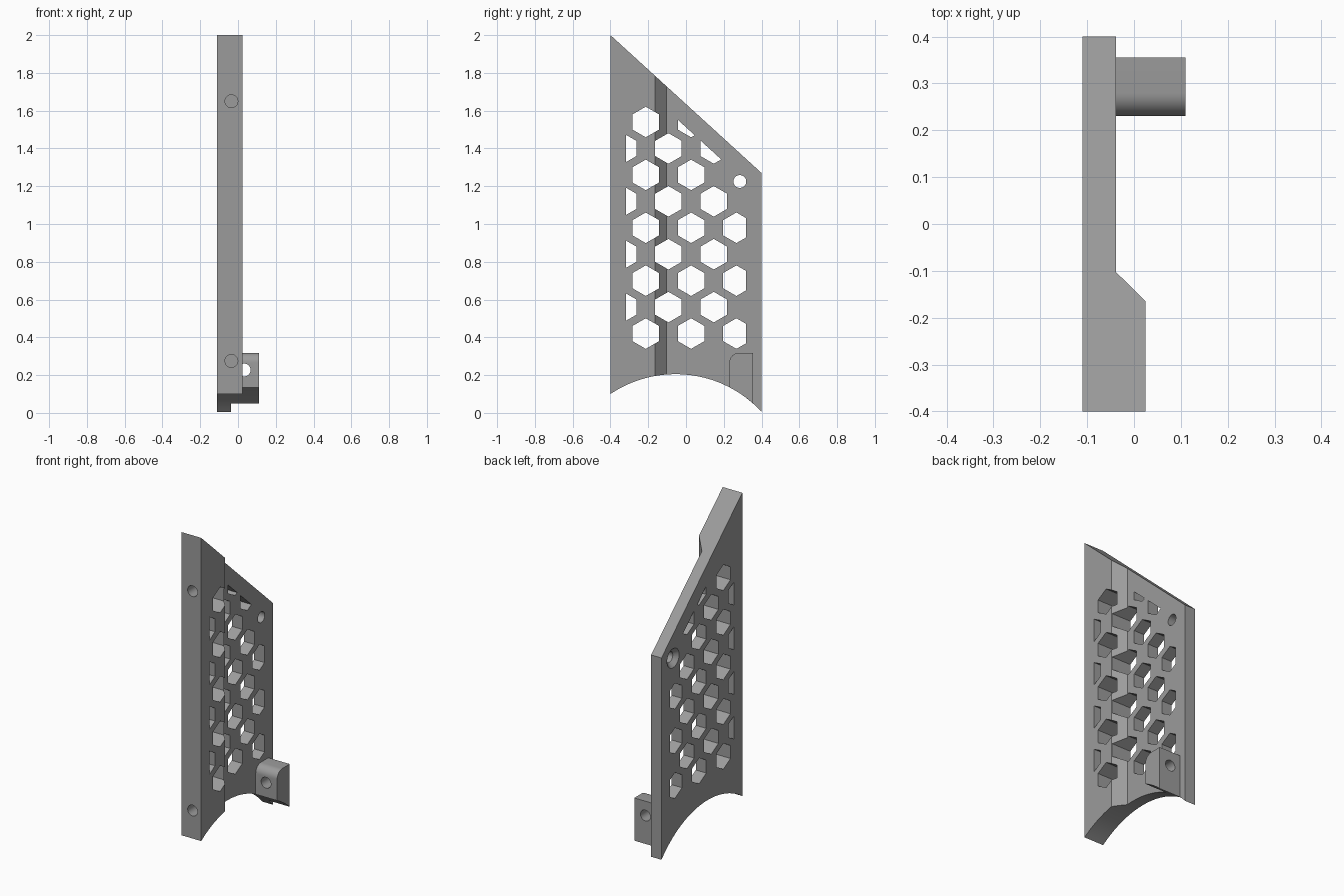
import bpy, bmesh, math
from mathutils import Vector

if "Cube" in bpy.data.objects:
    bpy.data.objects.remove(bpy.data.objects["Cube"])

grey = bpy.data.materials.new("grey plastic")
grey.diffuse_color = (0.33, 0.33, 0.33, 1)
grey.use_nodes = True
grey.node_tree.nodes["Principled BSDF"].inputs["Base Color"].default_value = grey.diffuse_color

BACK, THICK, THIN = -0.11, 0.025, -0.038      # x of the plate faces
ARC_Y, ARC_Z, ARC_R = -0.055, -0.413, 0.618   # circle under the plate


def make_object(name, bm):
    bmesh.ops.recalc_face_normals(bm, faces=bm.faces)
    mesh = bpy.data.meshes.new(name)
    bm.to_mesh(mesh)
    bm.free()
    mesh.materials.append(grey)
    obj = bpy.data.objects.new(name, mesh)
    bpy.context.collection.objects.link(obj)
    return obj


def add_prism(bm, outline, direction):
    """Extrude a closed outline of 3D points along a direction."""
    face = bm.faces.new([bm.verts.new(p) for p in outline])
    ext = bmesh.ops.extrude_face_region(bm, geom=[face])
    verts = [g for g in ext["geom"] if isinstance(g, bmesh.types.BMVert)]
    bmesh.ops.translate(bm, verts=verts, vec=direction)


def side_prism(bm, outline, x0, x1):
    add_prism(bm, [(x0, y, z) for y, z in outline], Vector((x1 - x0, 0, 0)))


def circle(cy, cz, r, n=32):
    return [(cy + r * math.cos(math.tau * i / n), cz + r * math.sin(math.tau * i / n))
            for i in range(n)]


def arc(y0, y1, n):
    ys = [y0 + (y1 - y0) * i / n for i in range(n + 1)]
    return [(y, ARC_Z + math.sqrt(ARC_R ** 2 - (y - ARC_Y) ** 2)) for y in ys]


def top_edge(y):
    return 2 - 0.9125 * (y + 0.4)


def clip(poly, dist):
    """Keep the part of a polygon where dist(point) >= 0."""
    out = []
    for a, b in zip(poly, poly[1:] + poly[:1]):
        da, db = dist(a), dist(b)
        if da >= 0:
            out.append(a)
        if da * db < 0:
            t = da / (da - db)
            out.append((a[0] + t * (b[0] - a[0]), a[1] + t * (b[1] - a[1])))
    return out


def cut(obj, name, bm):
    """Subtract the cutter from the object for good, then drop it."""
    cutter = make_object(name, bm)
    mod = obj.modifiers.new(name, 'BOOLEAN')
    mod.operation, mod.solver, mod.object = 'DIFFERENCE', 'EXACT', cutter
    bpy.context.view_layer.update()
    mesh = bpy.data.meshes.new_from_object(obj.evaluated_get(bpy.context.evaluated_depsgraph_get()))
    obj.modifiers.clear()
    obj.data = mesh
    bpy.data.objects.remove(cutter)


def front_hole(x, z, y0, y1, r=0.034):
    bm = bmesh.new()
    add_prism(bm, [(x + a, y0, z + b) for a, b in circle(0, 0, r)], Vector((0, y1 - y0, 0)))
    return bm


# Plate with slanted top and arched underside
bm = bmesh.new()
side_prism(bm, arc(-0.4, 0.4, 48) + [(0.4, top_edge(0.4)), (-0.4, 2)], BACK, THICK)
plate = make_object("side_plate", bm)

# Thin rear area behind a sloped step
bm = bmesh.new()
step = [(0.1, -0.24 + 0.0), (THICK, -0.165), (THIN, -0.103), (THIN, 0.5), (0.1, 0.5)]
add_prism(bm, [(x, y, -0.2) for x, y in step], Vector((0, 0, 2.5)))
cut(plate, "step_cutter", bm)

# Honeycomb openings, trimmed to a border
bm = bmesh.new()
for col in range(6):
    odd = col % 2 == 0
    for row in range(4 if odd else 5):
        cy = -0.333 + 0.12 * col
        cz = 0.42 + 0.28 * row + (0.14 if odd else 0)
        if cy > 0.2 and cz > 1.2:
            continue                           # solid corner around the screw hole
        poly = [(cy + 0.081 * math.sin(math.tau * i / 6), cz + 0.081 * math.cos(math.tau * i / 6))
                for i in range(6)]
        poly = clip(poly, lambda p: p[0] + 0.317)
        poly = clip(poly, lambda p: 0.317 - p[0])
        poly = clip(poly, lambda p: top_edge(p[0]) - 0.123 - p[1])
        if len(poly) > 2:
            side_prism(bm, poly, -0.3, 0.3)
cut(plate, "honeycomb_cutter", bm)

# Countersunk screw hole in the rear corner
bm = bmesh.new()
side_prism(bm, circle(0.285, 1.225, 0.034), -0.3, 0.3)
cut(plate, "screw_cutter", bm)
bm = bmesh.new()
bmesh.ops.create_cone(bm, cap_ends=True, segments=32, radius1=0.07, radius2=0.030, depth=0.04)
for v in bm.verts:
    v.co = Vector((BACK + 0.01 + v.co.z, 0.285 + v.co.x, 1.225 + v.co.y))
cut(plate, "countersink_cutter", bm)

# Blind holes in the front edge
for z in (0.275, 1.65):
    cut(plate, "front_hole_cutter", front_hole(-0.035, z, -0.5, -0.28))

# Mounting tab with one rounded corner and a through hole
bm = bmesh.new()
corner = [(0.28 - 0.05 * math.cos(a), 0.267 + 0.05 * math.sin(a))
          for a in (math.pi / 2 * (8 - i) / 8 for i in range(9))]
side_prism(bm, arc(0.23, 0.355, 10) + [(0.355, 0.317)] + corner, THIN, 0.11)
tab = make_object("mounting_tab", bm)
cut(tab, "tab_hole_cutter", front_hole(0.033, 0.227, 0.1, 0.5))

for obj in (plate, tab):
    bpy.ops.object.select_all(action='DESELECT')
    obj.select_set(True)
    bpy.context.view_layer.objects.active = obj
    bpy.ops.object.shade_smooth_by_angle(angle=math.radians(30))
